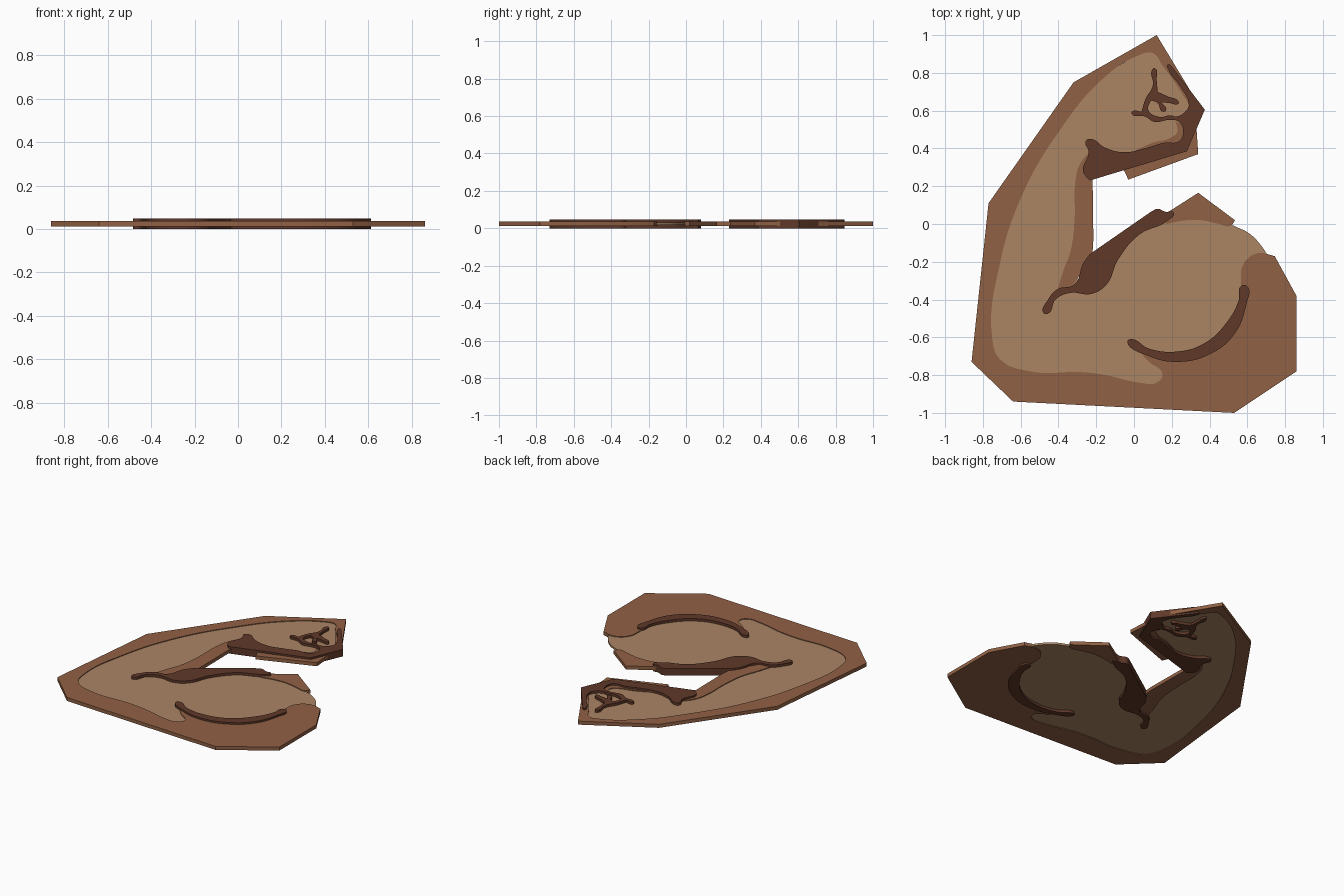
import bpy
import bmesh

default_cube = bpy.data.objects.get("Cube")
if default_cube:
    bpy.data.objects.remove(default_cube, do_unlink=True)

K = "corner"      # marks a sharp point of an outline
MIDDLE = 0.024    # all plates share one middle plane


def make_material(name, red, green, blue):
    colour = [(channel / 255) ** 2.2 for channel in (red, green, blue)] + [1]
    material = bpy.data.materials.new(name)
    material.use_nodes = True
    material.diffuse_color = colour
    shader = material.node_tree.nodes["Principled BSDF"]
    shader.inputs["Base Color"].default_value = colour
    shader.inputs["Roughness"].default_value = 0.8
    return material


tan = make_material("light tan skin", 169, 132, 100)
brown = make_material("brown shade", 144, 97, 70)
dark = make_material("dark brown line", 95, 59, 45)


def plate(name, material, half_thickness, outline):
    """Fill a closed outline of soft and sharp points and give it thickness."""
    curve = bpy.data.curves.new(name + " outline", "CURVE")
    curve.dimensions = "2D"
    curve.fill_mode = "BOTH"
    curve.resolution_u = 8
    curve.extrude = half_thickness
    spline = curve.splines.new("BEZIER")
    spline.bezier_points.add(len(outline) - 1)
    spline.use_cyclic_u = True
    for point, spec in zip(spline.bezier_points, outline):
        point.co = (spec[0], spec[1], 0)
        kind = "VECTOR" if K in spec else "AUTO"
        point.handle_left_type = point.handle_right_type = kind
    helper = bpy.data.objects.new(name + " helper", curve)
    bpy.context.collection.objects.link(helper)
    bpy.context.view_layer.update()
    evaluated = helper.evaluated_get(bpy.context.evaluated_depsgraph_get())
    mesh = bpy.data.meshes.new_from_object(evaluated)
    bpy.data.objects.remove(helper, do_unlink=True)
    bpy.data.curves.remove(curve)

    # Weld the caps to the rim so that the plate is closed
    bm = bmesh.new()
    bm.from_mesh(mesh)
    bmesh.ops.remove_doubles(bm, verts=bm.verts, dist=0.0001)
    bmesh.ops.recalc_face_normals(bm, faces=bm.faces)
    bm.to_mesh(mesh)
    bm.free()
    mesh.materials.clear()
    mesh.materials.append(material)

    part = bpy.data.objects.new(name, mesh)
    part.location.z = MIDDLE
    bpy.context.collection.objects.link(part)
    bpy.ops.object.select_all(action="DESELECT")
    part.select_set(True)
    bpy.context.view_layer.objects.active = part
    bpy.ops.object.shade_smooth_by_angle()
    return part


THIN, MEDIUM, THICK = 0.007, 0.012, 0.024

# Recessed skin core, its hidden edge tucked inside the brown plates
plate("skin_core", tan, THIN, [
    (.1, .95, K), (-.3, .7, K), (-.7, .1, K), (-.8, -.7, K), (-.6, -.86, K),
    (.5, -.9, K), (.75, -.7, K), (.71, -.17, K), (.67, -.11), (.61, -.05),
    (.53, -.01, K), (.4, .04, K), (.2, .04, K), (.1, .03, K), (-.2, -.2, K),
    (-.3, -.3, K), (-.28, 0, K), (-.25, .27, K), (.25, .41, K), (.32, .6, K)])

# Outer shade band: forearm back, elbow, and shoulder
plate("outer_shade", brown, MEDIUM, [
    (.12, 1, K), (-.32, .75, K), (-.77, .11, K), (-.86, -.73, K),
    (-.64, -.94, K), (.53, -1, K), (.86, -.78, K), (.86, -.38, K),
    (.745, -.17, K), (.655, -.155), (.58, -.21), (.565, -.31, K),
    (.57, -.44), (.4, -.66), (.23, -.7), (-.02, -.62, K),
    (.08, -.73), (.15, -.795), (.12, -.84), (.03, -.84), (-.15, -.8),
    (-.27, -.785), (-.55, -.78), (-.71, -.715), (-.75, -.61), (-.71, -.21),
    (-.58, .18), (-.39, .5), (-.18, .755), (.03, .895), (.1, .905),
    (.15, .84), (.21, .76, K), (.3, .62, K), (.35, .62, K)])

plate("inner_forearm_shade", brown, MEDIUM, [
    (-.23, .39, K), (-.29, .31), (-.31, .23), (-.315, .02), (-.335, -.14),
    (-.375, -.25), (-.405, -.35, K), (-.33, -.34, K), (-.22, -.16, K),
    (-.215, -.08, K), (-.22, .3, K)])

plate("bicep_shade", brown, MEDIUM, [
    (.16, .05, K), (.34, .165, K), (.535, .02, K), (.51, -.01), (.45, 0),
    (.36, .02), (.28, .02), (.17, 0, K)])

plate("thumb_shade", brown, MEDIUM, [
    (.22, .54, K), (.23, .49), (.19, .455), (.1, .43), (.03, .4),
    (-.05, .36, K), (-.06, .3, K), (-.03, .235, K), (.34, .37, K),
    (.33, .52, K)])

# Raised dark line work
plate("shoulder_crease", dark, THICK, [
    (-.035, -.625), (-.02, -.61), (.08, -.66), (.23, -.675), (.375, -.63),
    (.495, -.515), (.555, -.4), (.565, -.33), (.6, -.33), (.595, -.425),
    (.53, -.585), (.4, -.69), (.23, -.73), (.08, -.7)])

plate("elbow_crease", dark, THICK, [
    (-.48, -.47), (-.455, -.475), (-.415, -.4), (-.34, -.365), (-.225, -.37),
    (-.145, -.32), (-.085, -.19), (.03, -.055), (.175, .015), (.21, .06),
    (.165, .065), (.125, .08), (.09, .065, K), (-.235, -.16, K), (-.27, -.21),
    (-.315, -.32), (-.405, -.345), (-.455, -.4)])

plate("fist_lines", dark, THICK, [
    # Knuckle side, heel of the hand and wrist
    (.18, .845), (.2, .835, K), (.375, .605, K), (.28, .385, K),
    (-.235, .23, K), (-.27, .28), (-.24, .38), (-.255, .44), (-.225, .45),
    (-.155, .405), (-.05, .38), (.055, .4), (.16, .43), (.24, .44),
    # Thumb
    (.26, .49), (.24, .54), (.18, .55), (.11, .54), (.055, .57),
    (-.01, .58), (-.01, .595), (.04, .595, K),
    # Fingers
    (.06, .66), (.1, .735), (.095, .815), (.11, .825), (.12, .76),
    (.125, .7, K), (.18, .675), (.235, .65), (.235, .637), (.19, .64),
    (.145, .645, K), (.17, .603), (.15, .595), (.125, .64), (.09, .655, K),
    (.075, .605), (.135, .567), (.19, .575), (.23, .57), (.28, .605),
    (.29, .63), (.24, .735), (.185, .81)])
